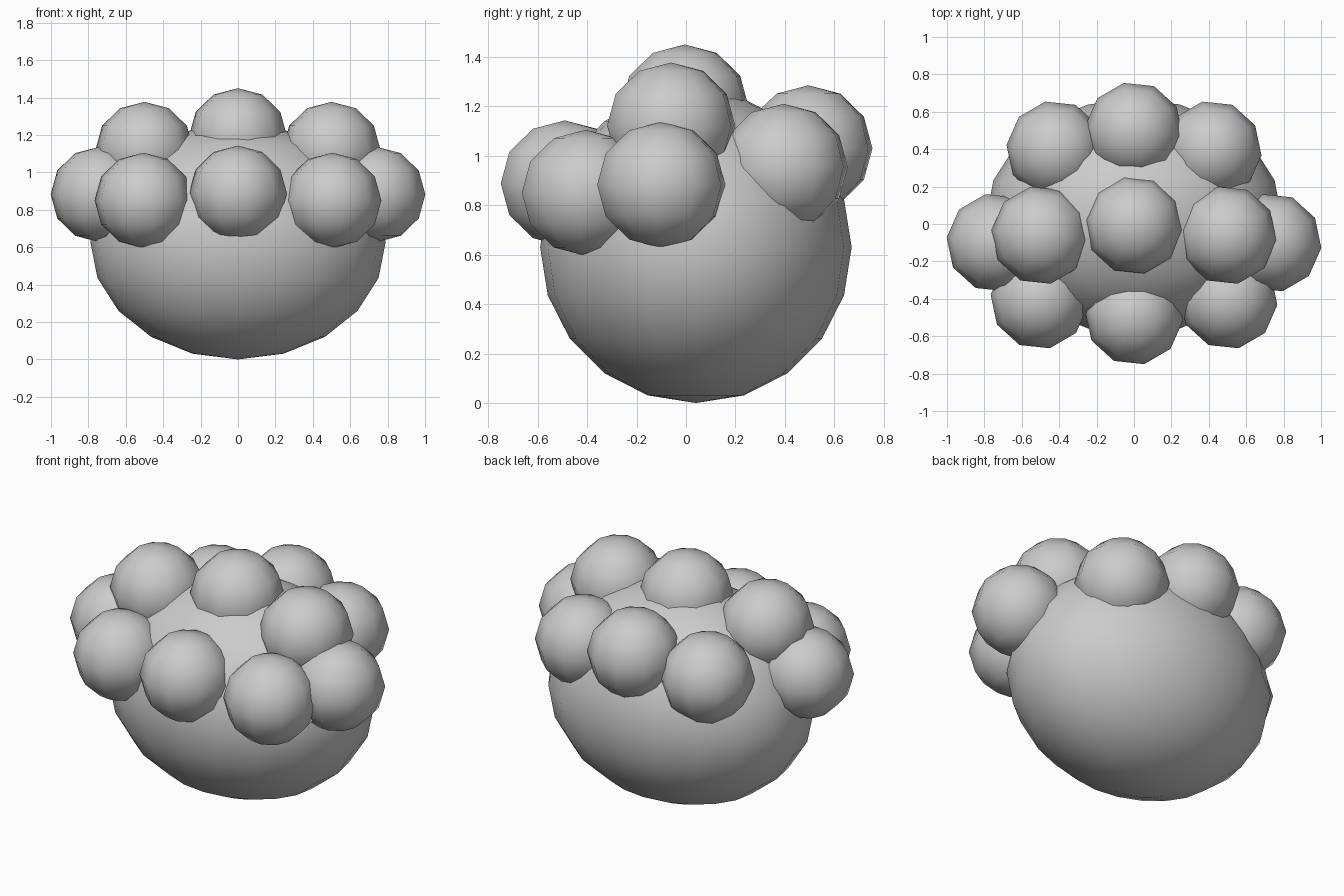
import bpy
from math import radians

if "Cube" in bpy.data.objects:
    bpy.data.objects.remove(bpy.data.objects["Cube"])


def ball(name, loc, radii, segments, rings, turn=0):
    bpy.ops.mesh.primitive_uv_sphere_add(segments=segments, ring_count=rings, radius=1, location=loc)
    ob = bpy.context.object
    ob.name = name
    # spin the facets about the pole before squashing
    for v in ob.data.vertices:
        x, y, z = v.co
        v.co = (x, y, z)
    ob.rotation_euler[2] = radians(turn)
    bpy.ops.object.transform_apply(location=False, rotation=True, scale=False)
    ob.scale = radii
    bpy.ops.object.transform_apply(location=False, rotation=False, scale=True)
    bpy.ops.object.shade_smooth()
    return ob


# large egg-shaped body
ball("body", (0, 0.04, 0.63), (0.79, 0.63, 0.63), 20, 10)

# bumps on the centre line
R = (0.263, 0.265, 0.255)
ball("bump_front", (0, -0.49, 0.888), R, 10, 6, 12)
ball("bump_top", (0, -0.005, 1.195), R, 10, 6, 12)
ball("bump_back", (0, 0.495, 1.03), R, 10, 6, 12)

# mirrored pairs of bumps
pairs = {
    "bump_front_side": (0.505, -0.405, 0.85),
    "bump_side": (0.74, -0.10, 0.882),
    "bump_top_side": (0.50, -0.06, 1.122),
    "bump_back_side": (0.42, 0.395, 0.955),
}
for name, (x, y, z) in pairs.items():
    for side, s in (("left", -1), ("right", 1)):
        ball(f"{name}_{side}", (s * x, y, z), R, 10, 6, 12)
